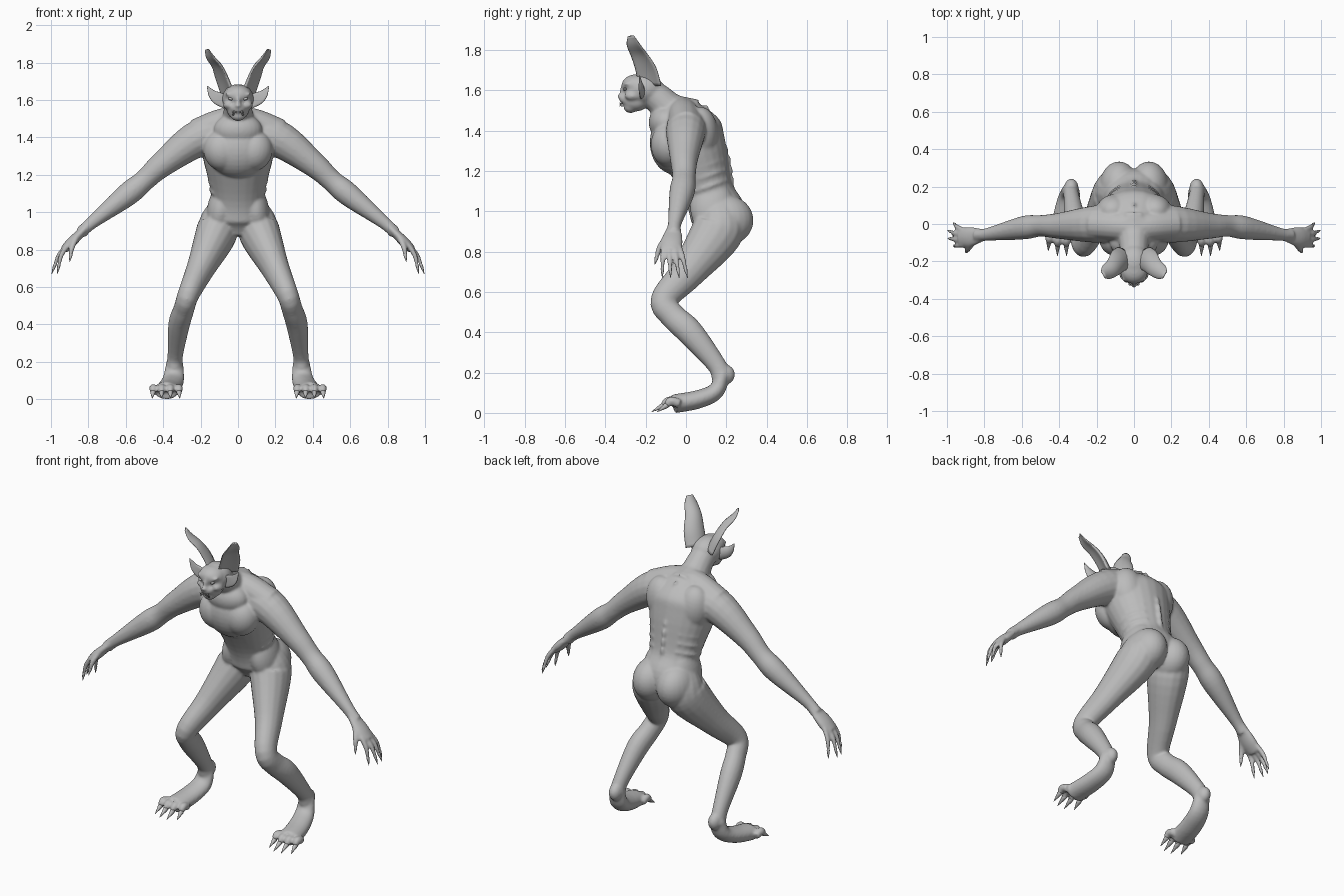
import bpy, bmesh, math
from mathutils import Vector, Matrix

default_cube = bpy.data.objects.get("Cube")
if default_cube:
    bpy.data.objects.remove(default_cube)

ACROSS, ALONG, UP = Vector((1, 0, 0)), Vector((0, 1, 0)), Vector((0, 0, 1))
GREY = (.5, .5, .5, 1)

skin = bpy.data.materials.new("grey_skin")
skin.use_nodes = True
skin.diffuse_color = GREY
skin.node_tree.nodes["Principled BSDF"].inputs["Base Color"].default_value = GREY


def smooth_path(keys, steps=5):
    """Smooth curve through the key rings."""
    keys = [Vector(key) for key in keys]
    padded = [keys[0] * 2 - keys[1], *keys, keys[-1] * 2 - keys[-2]]
    path = []
    for before, start, end, after in zip(padded, padded[1:], padded[2:], padded[3:]):
        leave, arrive = (end - before) / 2, (after - start) / 2
        for step in range(steps):
            t = step / steps
            ease = t * t * (3 - 2 * t)
            path.append(start.lerp(end, ease) + leave * t * (1 - t) ** 2 - arrive * t * t * (1 - t))
    return path + [keys[-1]]


def loft(mesh, keys, width_axis=ACROSS, side=1, depth=1, cup=0, sides=16):
    """Tube through (x, y, z, half width) rings; depth flattens it, cup hollows it."""
    rings = smooth_path(keys)
    mirror = Matrix.Diagonal((side, 1, 1))
    loops = []
    for i, ring in enumerate(rings):
        before, after = rings[max(i - 1, 0)], rings[min(i + 1, len(rings) - 1)]
        forward = Vector((after - before)[:3]).normalized()
        wide = (width_axis - forward * width_axis.dot(forward)).normalized()
        deep = forward.cross(wide)
        centre, radius = Vector(ring[:3]), ring[3]
        loop = []
        for k in range(sides):
            angle = math.tau * k / sides
            c, s = math.cos(angle), math.sin(angle)
            point = centre + radius * (wide * c + deep * (depth * s + cup * c * c))
            loop.append(mesh.verts.new(mirror @ point))
        loops.append(loop)
    for lower, upper in zip(loops, loops[1:]):
        for k in range(sides):
            mesh.faces.new((lower[k], lower[k - 1], upper[k - 1], upper[k]))
    mesh.faces.new(loops[0])
    mesh.faces.new(loops[-1])


def blob(mesh, centre, size, side=1, tilt=0):
    """Ellipsoid used as a muscle or facial mass."""
    x, y, z = centre
    place = Matrix.Translation((x * side, y, z)) @ Matrix.Rotation(tilt * side, 4, 'Y')
    bmesh.ops.create_uvsphere(mesh, u_segments=24, v_segments=16, radius=1,
                              matrix=place @ Matrix.Diagonal((*size, 1)))


def digit(root, tip, bow, radius, nail, side):
    """Finger or toe that arches along bow and ends in a claw."""
    root, tip, bow = Vector(root), Vector(tip), Vector(bow)
    knuckle = root.lerp(tip, .4) + bow
    nail_bed = root.lerp(tip, nail) + bow / 2
    loft(body, [(*root, radius), (*knuckle, radius), (*nail_bed, radius * .7)], side=side, sides=12)
    loft(claws, [(*knuckle.lerp(nail_bed, .7), radius * .4), (*nail_bed, radius * .6), (*tip, .001)],
         side=side, sides=8)


def finish(name, mesh):
    bmesh.ops.recalc_face_normals(mesh, faces=mesh.faces)
    for face in mesh.faces:
        face.smooth = True
    data = bpy.data.meshes.new(name)
    mesh.to_mesh(data)
    mesh.free()
    data.materials.append(skin)
    part = bpy.data.objects.new(name, data)
    bpy.context.collection.objects.link(part)
    return part


body, claws, ears, eyes, fangs = (bmesh.new() for part in range(5))

# Torso, neck, rib cage front, collar
loft(body, [(0, .17, .88, .1), (0, .16, .98, .16), (0, .11, 1.1, .145), (0, .04, 1.3, .19),
            (0, 0, 1.4, .2), (0, -.05, 1.53, .1)], depth=.86, sides=24)
loft(body, [(0, .03, 1.46, .1), (0, -.07, 1.5, .085), (0, -.14, 1.56, .075), (0, -.2, 1.6, .07)])
blob(body, (0, -.05, 1.34), (.17, .13, .16))
blob(body, (0, -.1, 1.44), (.13, .085, .09))

# Skull, forehead, jaw, chin, muzzle, nose tip, nose bridge
blob(body, (0, -.21, 1.605), (.086, .1, .08))
blob(body, (0, -.245, 1.625), (.075, .075, .055))
blob(body, (0, -.25, 1.545), (.06, .065, .05))
blob(body, (0, -.275, 1.515), (.04, .035, .028))
blob(body, (0, -.295, 1.555), (.042, .035, .03))
blob(body, (0, -.325, 1.57), (.018, .018, .013))
blob(body, (0, -.31, 1.595), (.014, .02, .03))

# Vertebrae down the back
for i in range(9):
    t = i / 8
    bulge = .03 * math.sin(t * math.pi)
    blob(body, (0, .1 + .13 * t + bulge, 1.5 - .4 * t), (.014, .015, .03))

for side in (1, -1):
    # Cheek, brow, eye
    blob(body, (.05, -.265, 1.575), (.03, .04, .025), side, .4)
    blob(body, (.04, -.292, 1.625), (.034, .018, .009), side, -.35)
    blob(eyes, (.04, -.302, 1.606), (.014, .01, .007), side, -.3)

    # Chest, shoulder blade, buttock, flank
    blob(body, (.085, -.085, 1.33), (.1, .09, .11), side, .2)
    blob(body, (.1, .07, 1.38), (.1, .09, .14), side, .2)
    blob(body, (.08, .2, .955), (.105, .135, .125), side)
    blob(body, (.09, .13, 1.02), (.075, .11, .14), side, -.2)

    # Belly ridges and ribs, stepping down the trunk
    for row in range(3):
        blob(body, (.04, -.02 + .03 * row, 1.18 - .06 * row), (.05, .026, .03), side, .15)
    for row in range(4):
        reach, back, height = .165 - .007 * row, .06 + .014 * row, 1.27 - .05 * row
        arc = [math.radians(degrees) for degrees in range(-30, 61, 30)]
        loft(body, [(reach * math.cos(a), back + reach * .8 * math.sin(a), height + .04 * math.sin(a), .012)
                    for a in arc], UP, side, sides=8)

    # Shoulder slope, arm, palm
    loft(body, [(0, -.02, 1.49, .08), (.1, -.01, 1.47, .08), (.22, 0, 1.42, .08)], ALONG, side)
    loft(body, [(0, .01, 1.43, .09), (.2, 0, 1.4, .1), (.4, -.01, 1.26, .07), (.5, -.01, 1.17, .058),
                (.59, -.02, 1.095, .063), (.78, -.055, .945, .035), (.84, -.06, .89, .033)], ALONG, side)
    loft(body, [(.8, -.058, .93, .032), (.88, -.07, .85, .055), (.93, -.075, .8, .045)], ALONG, side, .5)

    # Four fingers and a thumb
    for spread in (-1.5, -.5, .5, 1.5):
        digit((.91, -.073 + .027 * spread, .825), (1 - .015 * spread ** 2, -.055 + .042 * spread, .67),
              (.012, 0, .008), .014, .76, side)
    digit((.86, -.1, .87), (.9, -.155, .735), (.01, -.01, 0), .016, .75, side)

    # Leg, heel, foot
    loft(body, [(.06, .13, 1.08, .05), (.1, .165, .97, .095), (.115, .15, .89, .112), (.2, .01, .7, .076),
                (.265, -.11, .56, .058), (.29, -.065, .48, .056), (.315, .02, .4, .058),
                (.335, .15, .24, .042), (.34, .18, .17, .045)], ACROSS, side, 1.15)
    blob(body, (.335, .195, .19), (.038, .048, .05), side)
    loft(body, [(.338, .185, .2, .045), (.345, .15, .11, .058), (.365, .06, .067, .064),
                (.385, -.06, .045, .066)], ACROSS, side, .72)

    # Four clawed toes
    for spread in (-1.5, -.5, .5, 1.5):
        x, back = .385 + .043 * spread, .014 * spread ** 2
        digit((x, -.03, .045), (x + .006 * spread, back - .175, .005), (0, 0, .03), .023, .6, side)

    # Tall cupped ear and small side ear
    loft(ears, [(.04, -.17, 1.63, .065), (.07, -.19, 1.71, .062), (.1, -.225, 1.78, .05),
                (.14, -.255, 1.83, .04), (.162, -.27, 1.87, .02)], Vector((.5, .85, 0)), side, .25, -.3)
    loft(ears, [(.065, -.215, 1.59, .036), (.11, -.22, 1.61, .034), (.14, -.225, 1.635, .022),
                (.165, -.23, 1.675, .002)], UP, side, .35, .2)

    # Fangs
    for x, top, bottom in ((.02, 1.545, 1.52), (.01, 1.54, 1.53), (.026, 1.52, 1.54)):
        loft(fangs, [(x, -.315, top, .005), (x, -.33, bottom, .001)], ACROSS, side, sides=8)

# Fuse the muscles and limbs into one smooth skin
skin_part = finish("body", body)
fuse = skin_part.modifiers.new("fuse", 'REMESH')
fuse.mode = 'VOXEL'
fuse.voxel_size = .0065
fuse.use_smooth_shade = True
relax = skin_part.modifiers.new("relax", 'SMOOTH')
relax.factor = .5
relax.iterations = 14

for name, mesh in (("claws", claws), ("ears", ears), ("eyes", eyes), ("fangs", fangs)):
    finish(name, mesh)
